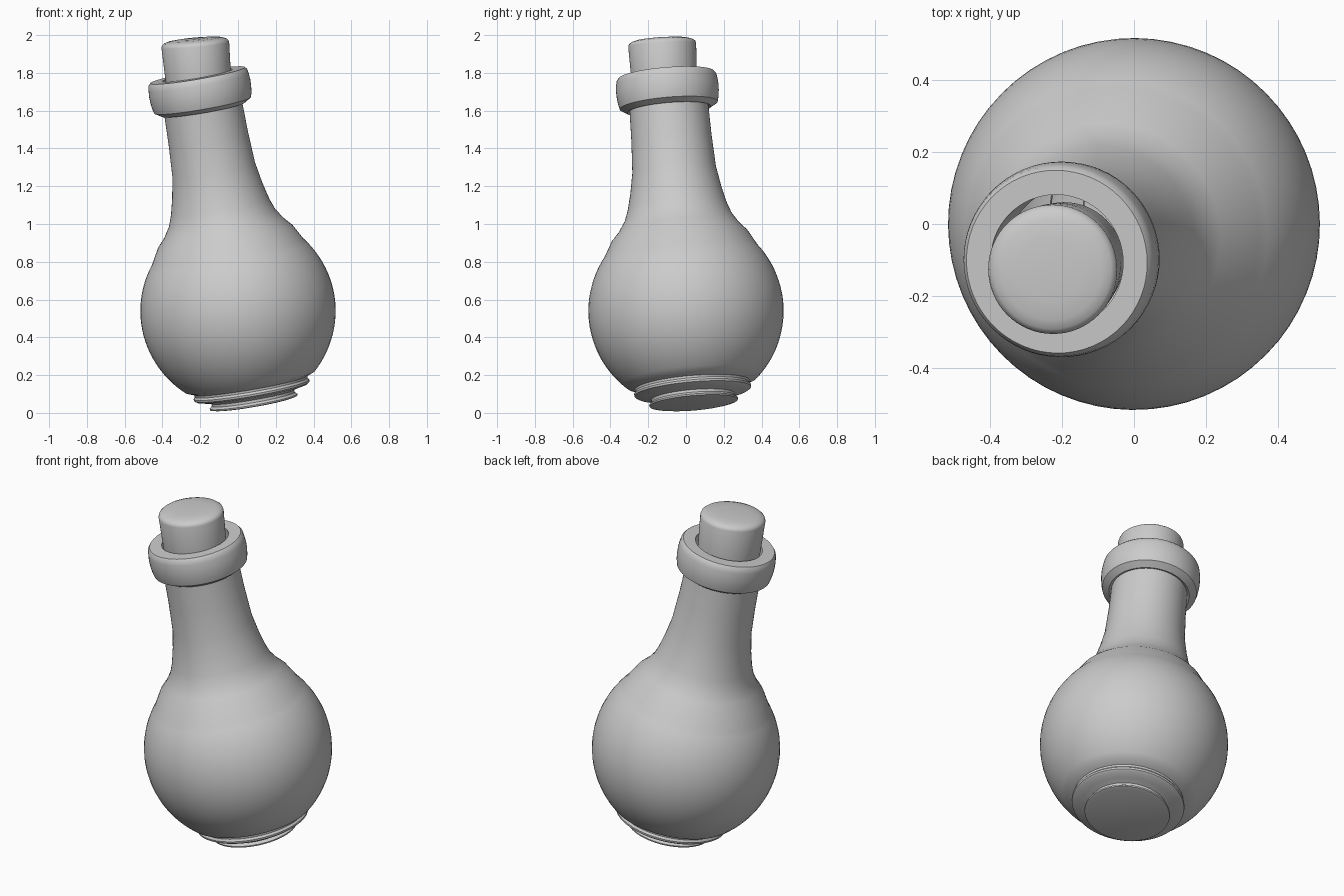
import bpy, bmesh, math
from mathutils import Vector

if "Cube" in bpy.data.objects:
    bpy.data.objects.remove(bpy.data.objects["Cube"])

SEGMENTS = 64


def lathe(name, profile, origin, axis):
    """Revolve (radius, height) points about a leaning axis."""
    bm = bmesh.new()
    verts = [bm.verts.new((r, 0, h)) for r, h in profile]
    edges = [bm.edges.new(pair) for pair in zip(verts, verts[1:])]
    bmesh.ops.spin(bm, geom=verts + edges, cent=(0, 0, 0), axis=(0, 0, 1),
                   angle=math.tau, steps=SEGMENTS, use_duplicate=False)
    bmesh.ops.remove_doubles(bm, verts=bm.verts, dist=1e-4)
    bmesh.ops.recalc_face_normals(bm, faces=bm.faces)
    mesh = bpy.data.meshes.new(name)
    bm.to_mesh(mesh)
    bm.free()
    obj = bpy.data.objects.new(name, mesh)
    bpy.context.collection.objects.link(obj)
    obj.location = origin
    obj.rotation_mode = 'QUATERNION'
    obj.rotation_quaternion = Vector((0, 0, 1)).rotation_difference(Vector(axis))
    bpy.ops.object.select_all(action='DESELECT')
    obj.select_set(True)
    bpy.context.view_layer.objects.active = obj
    bpy.ops.object.shade_smooth_by_angle(angle=math.radians(35))
    return obj


CENTRE = (0, 0, 0.54)          # middle of the round belly
LEAN = (-0.172, -0.084, 1)     # bottle axis
R = 0.517

# Foot, round belly and neck; the neck folds inside at the mouth
foot = [(0, -0.5), (0.215, -0.5), (0.234, -0.496), (0.236, -0.488),
        (0.222, -0.476), (0.222, -0.462), (0.255, -0.452), (0.295, -0.444),
        (0.309, -0.435), (0.311, -0.424), (0.303, -0.412), (0.305, -0.4)]
belly = [(R * math.cos(a), R * math.sin(a))
         for a in (math.radians(-48 + 86 * i / 24) for i in range(25))]
neck = [(0.362, 0.4), (0.32, 0.447), (0.285, 0.502), (0.264, 0.56),
        (0.242, 0.65), (0.222, 0.762), (0.213, 0.93), (0.209, 1.1),
        (0.209, 1.2), (0.187, 1.2), (0.187, 1.0)]
lathe("bottle_body", foot + belly + neck, CENTRE, LEAN)

# Thick rolled collar around the mouth
collar = [(0.187, 1.1), (0.222, 1.085), (0.26, 1.108), (0.267, 1.135),
          (0.271, 1.17), (0.272, 1.2), (0.269, 1.235), (0.265, 1.257),
          (0.255, 1.27), (0.187, 1.27), (0.187, 1.1)]
lathe("neck_collar", collar, CENTRE, LEAN)

# Stopper, seated at a slightly different lean
cork = [(0, -0.2), (0.165, -0.2), (0.174, 0), (0.18, 0.168),
        (0.176, 0.181), (0.165, 0.19), (0.14, 0.198), (0.09, 0.203), (0, 0.205)]
lathe("cork", cork, (-0.211, -0.116, 1.78), (-0.09, -0.06, 1))
